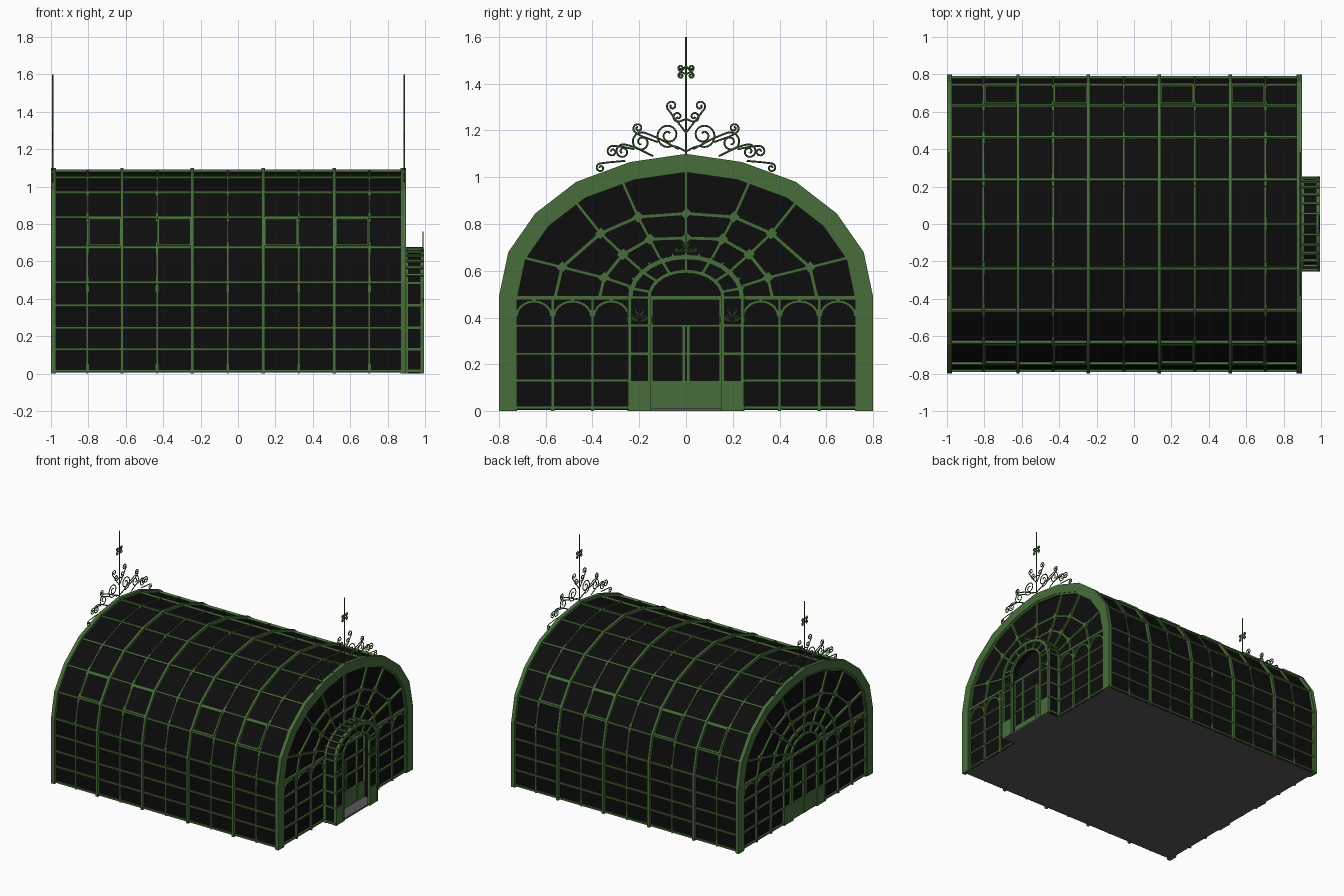
import bpy, bmesh, math
from mathutils import Vector

cube = bpy.data.objects.get("Cube")
if cube:
    bpy.data.objects.remove(cube)


def material(name, rgb):
    m = bpy.data.materials.new(name)
    m.use_nodes = True
    m.diffuse_color = (*rgb, 1)
    m.node_tree.nodes["Principled BSDF"].inputs["Base Color"].default_value = (*rgb, 1)
    return m


green = material("green_iron", (0.065, 0.155, 0.045))
black = material("dark_glass", (0.004, 0.004, 0.004))
grey = material("grey_floor", (0.1, 0.1, 0.1))
X = Vector((1, 0, 0))


def finish(bm, name, *mats):
    bmesh.ops.recalc_face_normals(bm, faces=bm.faces)
    me = bpy.data.meshes.new(name)
    bm.to_mesh(me)
    bm.free()
    for m in mats:
        me.materials.append(m)
    ob = bpy.data.objects.new(name, me)
    bpy.context.collection.objects.link(ob)
    return ob


def beam(bm, a, b, up, w, d):
    """Rectangular bar from a to b, w wide and d deep along up."""
    a, b, up = Vector(a), Vector(b), Vector(up).normalized()
    side = (b - a).cross(up).normalized() * w / 2
    up = up * d / 2
    ends = [[bm.verts.new(p + side * i + up * j) for i, j in ((1, 1), (-1, 1), (-1, -1), (1, -1))] for p in (a, b)]
    bm.faces.new(ends[0])
    bm.faces.new(ends[1])
    for i in range(4):
        j = (i + 1) % 4
        bm.faces.new((ends[0][i], ends[0][j], ends[1][j], ends[1][i]))


def box(bm, x0, x1, y0, y1, z0, z1):
    ym, zm = (y0 + y1) / 2, (z0 + z1) / 2
    beam(bm, (x0, ym, zm), (x1, ym, zm), (0, 0, 1), y1 - y0, z1 - z0)


def offset(pts, d):
    """Shift an open profile inward with mitred corners."""
    v = [Vector(p) for p in pts]
    out = []
    for i, p in enumerate(v):
        dirs = []
        if i > 0:
            dirs.append((p - v[i - 1]).normalized())
        if i < len(v) - 1:
            dirs.append((v[i + 1] - p).normalized())
        n = [Vector((-t.y, t.x)) for t in dirs]
        m = sum(n, Vector((0, 0))).normalized()
        out.append(p + m * d / m.dot(n[0]))
    return out


def band(bm, outer, inner, x0, x1):
    """Arched solid between two profiles in the yz plane."""
    rings = []
    for o, i in zip(outer, inner):
        rings.append([bm.verts.new((x, *p)) for p, x in ((o, x0), (o, x1), (i, x1), (i, x0))])
    for r, s in zip(rings, rings[1:]):
        for k in range(4):
            j = (k + 1) % 4
            bm.faces.new((r[k], r[j], s[j], s[k]))
    bm.faces.new(rings[0])
    bm.faces.new(rings[-1])


def arc(ry, rz, cy=0, cz=0.485, n=14):
    return [(cy + ry * math.cos(math.pi * i / n), cz + rz * math.sin(math.pi * i / n)) for i in range(n + 1)]


# Main vault profile
half = [(0.8, 0), (0.8, 0.49), (0.76, 0.68), (0.645, 0.845), (0.47, 0.98), (0.24, 1.065)]
profile = half + [(0, 1.1)] + [(-y, z) for y, z in reversed(half)]
ribs = [-0.99, -0.62, -0.245, 0.135, 0.515, 0.89]
mids = [(a + b) / 2 for a, b in zip(ribs, ribs[1:])]
levels = [0.015, 0.13, 0.245, 0.365]
skin = offset(profile, 0.02)

# Glass shell with grey underside
bm = bmesh.new()
caps = [[bm.verts.new((x, p.x, max(p.y, 0.005))) for p in skin] for x in (-0.98, 0.88)]
n = len(skin)
for c in caps:
    bm.faces.new(c)
for i in range(n):
    j = (i + 1) % n
    f = bm.faces.new((caps[0][i], caps[0][j], caps[1][j], caps[1][i]))
    f.material_index = int(j == 0)
finish(bm, "glass_vault", black, grey)

# Main ribs, thin glazing bars and their joint plates
bm = bmesh.new()
for x in ribs[1:-1]:
    band(bm, profile, offset(profile, 0.03), x - 0.009, x + 0.009)
finish(bm, "main_ribs", green)
bm = bmesh.new()
for x in mids:
    band(bm, offset(profile, 0.013), offset(profile, 0.025), x - 0.004, x + 0.004)
    for p, q in zip(skin, skin[1:]):
        for t in (0.07, 0.93):
            c = p.lerp(q, t)
            d = (q - p).normalized() * 0.018
            beam(bm, (x, *(c - d)), (x, *(c + d)), (0, -d.y, d.x), 0.015, 0.016)
finish(bm, "glazing_bars", green)

# Purlins along the vault and side walls
bm = bmesh.new()
mid_skin = offset(profile, 0.016)
for p in mid_skin[1:-1]:
    up = (0, p.x, max(p.y - 0.49, 0.0))
    beam(bm, (-0.99, *p), (0.89, *p), up, 0.013, 0.016)
for s in (-1, 1):
    for z in levels:
        beam(bm, (-0.99, s * 0.784, z), (0.89, s * 0.784, z), (0, 1, 0), 0.012, 0.016)
finish(bm, "purlins", green)

# Opening roof windows
bm = bmesh.new()
for k in (0, 1, 3, 4):
    x0, x1 = (mids[k], ribs[k + 1]) if k in (0, 1) else (ribs[k], mids[k])
    x0, x1 = x0 + 0.008, x1 - 0.008
    for s in (-1, 1):
        lo, hi = [Vector((s * p.x, p.y)) for p in mid_skin[2:4]]
        a, b = lo.lerp(hi, 0.06), lo.lerp(hi, 0.94)
        up = Vector((0, s * (hi.y - lo.y), abs(hi.x - lo.x)))
        for p, q in (((x0, *a), (x1, *a)), ((x0, *b), (x1, *b)), ((x0, *a), (x0, *b)), ((x1, *a), (x1, *b))):
            beam(bm, p, q, up, 0.012, 0.022)
finish(bm, "roof_windows", green)

# End walls: deep arch frame, grid, small arches and fan
fan = [
    [(0, 1.05), (0, 0.845), (0, 0.74), (0, 0.66)],
    [(0.285, 1.01), (0.205, 0.83), (0.155, 0.735), (0.11, 0.65)],
    [(0.485, 0.91), (0.365, 0.76), (0.27, 0.67), (0.19, 0.6)],
    [(0.71, 0.66), (0.53, 0.615), (0.35, 0.57), (0.23, 0.53)],
]
posts = [0.24, 0.4, 0.57, 0.73]
for x, name in ((-0.985, "back_end"), (0.885, "door_end")):
    bm = bmesh.new()
    band(bm, profile, offset(profile, 0.065), x - 0.015, x + 0.013)
    band(bm, offset(profile, 0.06), offset(profile, 0.078), x - 0.009, x + 0.009)
    finish(bm, name + "_arch_frame", green)

    bm = bmesh.new()
    beam(bm, (x, -0.74, 0.485), (x, 0.74, 0.485), X, 0.018, 0.022)
    for s in (-1, 1):
        for y in posts:
            beam(bm, (x, s * y, 0), (x, s * y, 0.485), X, 0.014, 0.02)
        for z in levels:
            beam(bm, (x, s * 0.24, z), (x, s * 0.74, z), X, 0.012, 0.016)
        for a, b in zip(posts, posts[1:]):
            r = (b - a) / 2
            ring = arc(r, 0.07, s * (a + b) / 2, 0.405, 10)
            band(bm, ring, offset(ring, 0.012), x - 0.008, x + 0.008)
    finish(bm, name + "_grid", green)

    bm = bmesh.new()
    for s in (-1, 1):
        spokes = [[(x, s * y, z) for y, z in sp] for sp in fan]
        for sp in spokes:
            for a, b in zip(sp, sp[1:]):
                beam(bm, a, b, X, 0.014, 0.018)
            for c in sp[1:3]:
                c, d = Vector(c), Vector((0, 0.014, 0.014))
                beam(bm, c - d, c + d, X, 0.036, 0.021)
        for k, foot in ((1, 0.56), (2, 0.37)):
            chain = [sp[k] for sp in spokes] + [(x, s * foot, 0.485)]
            for a, b in zip(chain, chain[1:]):
                beam(bm, a, b, X, 0.016, 0.016)
    finish(bm, name + "_fan", green)

    # Double doors with solid lower panels
    bm = bmesh.new()
    box(bm, x - 0.009, x + 0.009, -0.245, 0.245, 0.01, 0.13)
    for s in (-1, 1):
        beam(bm, (x, s * 0.01, 0.01), (x, s * 0.01, 0.36), X, 0.014, 0.022)
        beam(bm, (x, s * 0.148, 0), (x, s * 0.148, 0.485), X, 0.012, 0.022)
    for z in (0.245, 0.365):
        beam(bm, (x, -0.24, z), (x, 0.24, z), X, 0.012, 0.017)
    finish(bm, name + "_doors", green)

# Arched door surround, flat at one end and as a porch at the other
outer, inner = arc(0.25, 0.185), arc(0.15, 0.105)
for x, name in ((-0.985, "back_surround"), (0.985, "porch_front")):
    bm = bmesh.new()
    band(bm, outer, offset(outer, 0.022), x - 0.01, x + 0.01)
    band(bm, offset(inner, -0.016), inner, x - 0.01, x + 0.01)
    for i in range(1, 14, 2):
        beam(bm, (x, *inner[i]), (x, *outer[i]), X, 0.014, 0.016)
    for s in (-1, 1):
        for y in (0.157, 0.241):
            beam(bm, (x, s * y, 0), (x, s * y, 0.49), X, 0.015, 0.02)
        for z in (0.245, 0.365, 0.485):
            beam(bm, (x, s * 0.15, z), (x, s * 0.245, z), X, 0.013, 0.016)
        box(bm, x - 0.008, x + 0.008, min(s * 0.15, s * 0.245), max(s * 0.15, s * 0.245), 0, 0.13)
    finish(bm, name, green)

bm = bmesh.new()
porch = [(0.245, 0)] + arc(0.245, 0.18) + [(-0.245, 0)]
band(bm, porch, offset(porch, 0.01), 0.885, 0.98)
band(bm, arc(0.24, 0.175), inner, 0.979, 0.983)
for s in (-1, 1):
    box(bm, 0.979, 0.983, min(s * 0.15, s * 0.24), max(s * 0.15, s * 0.24), 0.12, 0.485)
finish(bm, "porch_glass", black)

bm = bmesh.new()
for y, z in outer[1:-1]:
    beam(bm, (0.885, y, z), (0.99, y, z), (0, y, z - 0.4), 0.011, 0.016)
for s in (-1, 1):
    for z in levels + [0.485]:
        beam(bm, (0.885, s * 0.245, z), (0.99, s * 0.245, z), (0, 1, 0), 0.012, 0.012)
rim = [(0.25, 0)] + outer + [(-0.25, 0)]
band(bm, rim, offset(rim, 0.012), 0.895, 0.91)
finish(bm, "porch_bars", green)

bm = bmesh.new()
box(bm, 0.885, 0.985, -0.24, 0.24, 0.0, 0.012)
finish(bm, "porch_floor", grey)

# Scrollwork: tail start, spiral centre, radius, first angle, turns
scrolls = [
    ((0.0, 0.02), (0.075, 0.09), 0.055, -120, 1.7),
    ((0.0, 0.1), (0.06, 0.215), 0.024, -60, 1.3),
    ((0.0, 0.16), (0.035, 0.17), 0.022, -90, 1.2),
    ((0.03, 0.03), (0.19, 0.06), 0.045, 130, -1.6),
    ((0.12, 0.06), (0.205, 0.12), 0.022, -60, 1.4),
    ((0.14, 0.0), (0.27, 0.02), 0.032, 110, -1.5),
    ((0.22, 0.03), (0.315, 0.02), 0.024, 100, -1.3),
    ((0.26, -0.02), (0.365, -0.05), 0.02, 100, -1.3),
    ((0.0, 0.35), (0.022, 0.378), 0.012, -60, 1.2),
    ((0.0, 0.385), (0.022, 0.345), 0.012, 60, -1.2),
]


def scrollwork(name, x, y0, z0, k, items, thick, spire=0):
    cu = bpy.data.curves.new(name, "CURVE")
    cu.dimensions = "3D"
    cu.bevel_depth, cu.bevel_resolution, cu.resolution_u = thick, 0, 3
    cu.use_fill_caps = True
    paths = []
    for s in (-1, 1):
        for start, c, r, a0, turns in items:
            pts = [start]
            for i in range(13):
                a = math.radians(a0) + turns * math.tau * i / 12
                q = r * (1 - 0.8 * i / 12)
                pts.append((c[0] + q * math.cos(a), c[1] + q * math.sin(a)))
            paths.append([(s * y, z) for y, z in pts])
    if spire:
        paths.append([(0, -0.02), (0, spire)])
    for pts in paths:
        sp = cu.splines.new("BEZIER")
        sp.bezier_points.add(len(pts) - 1)
        for bp, (y, z) in zip(sp.bezier_points, pts):
            bp.co = (x, y0 + k * y, z0 + k * z)
            bp.handle_left_type = bp.handle_right_type = "AUTO"
    cu.materials.append(green)
    bpy.context.collection.objects.link(bpy.data.objects.new(name, cu))


scrollwork("back_finial", -0.99, 0, 1.09, 1, scrolls, 0.004, 0.51)
scrollwork("door_end_finial", 0.89, 0, 1.09, 1, scrolls, 0.004, 0.51)
scrollwork("porch_finial", 0.988, 0, 0.67, 0.2, scrolls[:5], 0.0025, 0.45)
for s in (-1, 1):
    scrollwork("porch_bracket", 0.99, s * 0.198, 0.375, 0.25, scrolls[:4], 0.003)
